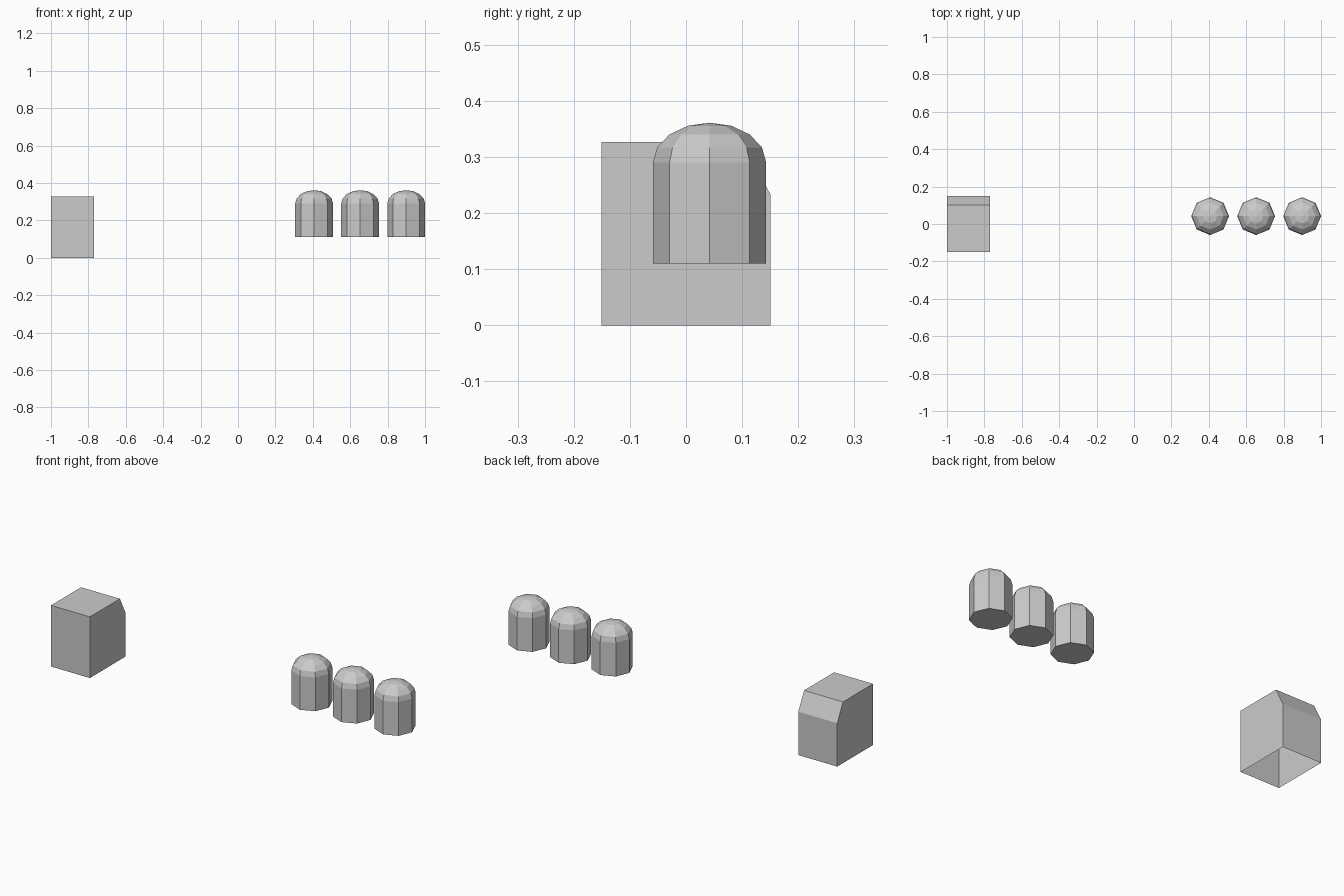
import bpy, bmesh, math

if "Cube" in bpy.data.objects:
    bpy.data.objects.remove(bpy.data.objects["Cube"])


def make_object(name, bm):
    bmesh.ops.recalc_face_normals(bm, faces=bm.faces)
    mesh = bpy.data.meshes.new(name)
    bm.to_mesh(mesh)
    bm.free()
    obj = bpy.data.objects.new(name, mesh)
    bpy.context.collection.objects.link(obj)
    return obj


# Box with a chamfered back top edge and an open underside
def chamfered_box(name, x0, x1, profile):
    bm = bmesh.new()
    face = bm.faces.new([bm.verts.new((x0, y, z)) for y, z in profile])
    ext = bmesh.ops.extrude_face_region(bm, geom=[face], use_keep_orig=True)
    moved = [g for g in ext["geom"] if isinstance(g, bmesh.types.BMVert)]
    bmesh.ops.translate(bm, verts=moved, vec=(x1 - x0, 0, 0))
    bm.normal_update()
    floor = [f for f in bm.faces if all(v.co.z < 1e-5 for v in f.verts)]
    bmesh.ops.delete(bm, geom=floor, context="FACES_ONLY")
    return make_object(name, bm)


# Eight-sided post with a flattened dome top
def domed_post(name, x, y, radius, z0, z1, dome, sides=8, steps=4):
    rings = [(radius, z0)]
    for i in range(steps):
        a = math.pi / 2 * i / steps
        rings.append((radius * math.cos(a), z1 + dome * math.sin(a)))
    bm = bmesh.new()
    loops = []
    for r, z in rings:
        loops.append([bm.verts.new((x + r * math.cos(math.tau * k / sides),
                                    y + r * math.sin(math.tau * k / sides), z))
                      for k in range(sides)])
    apex = bm.verts.new((x, y, z1 + dome))
    bm.faces.new(loops[0])
    for k in range(sides):
        n = (k + 1) % sides
        for lo, hi in zip(loops, loops[1:]):
            bm.faces.new((lo[k], lo[n], hi[n], hi[k]))
        bm.faces.new((loops[-1][k], loops[-1][n], apex))
    return make_object(name, bm)


chamfered_box("chamfered_box", -1.0, -0.77,
              [(-0.151, 0), (0.151, 0), (0.151, 0.232),
               (0.102, 0.327), (-0.151, 0.327)])

for i in range(3):
    domed_post(f"domed_post_{i + 1}", 0.407 + 0.246 * i, 0.042,
               0.101, 0.11, 0.29, 0.071)
